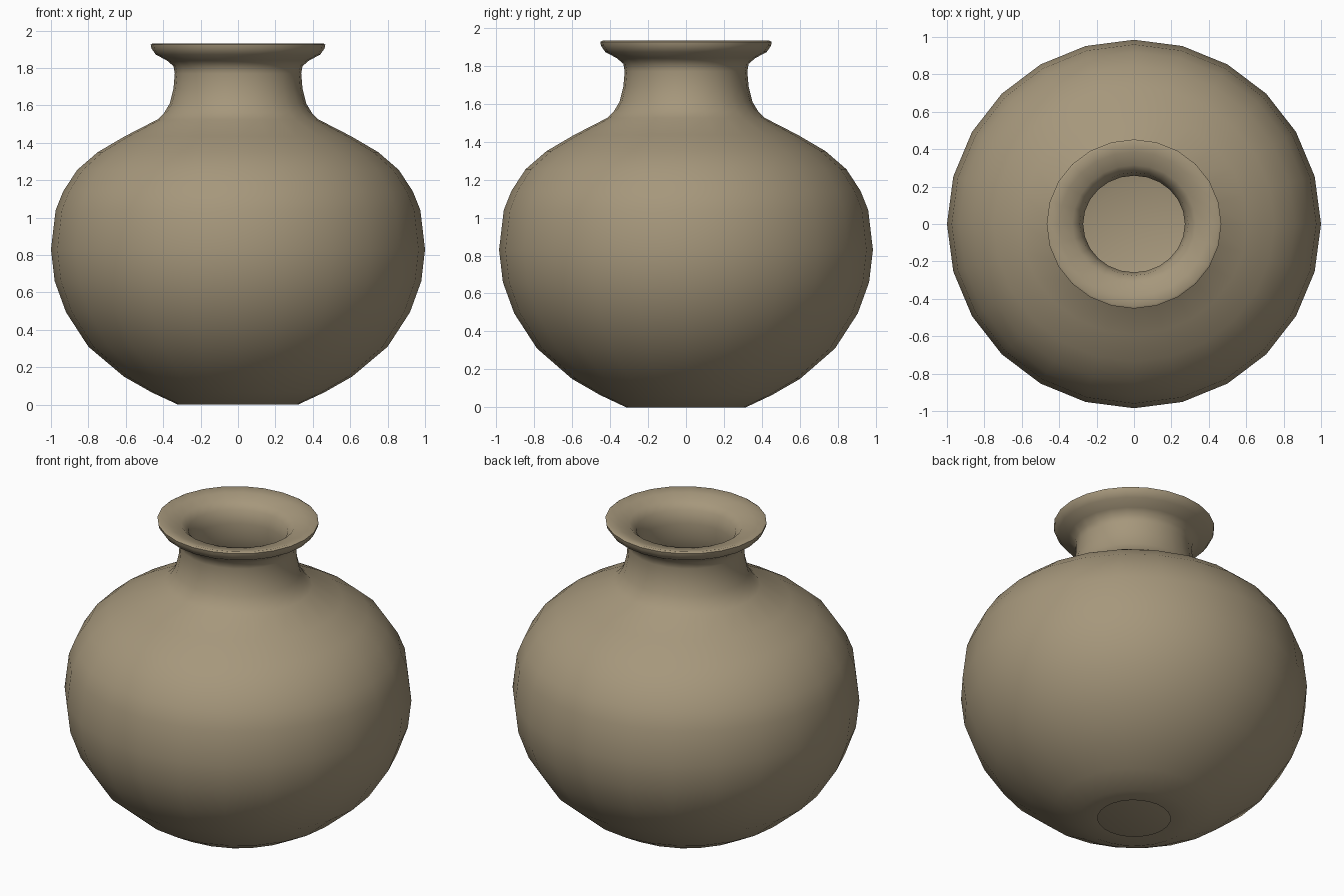
import bpy, bmesh, math

SIDES = 24

clay = bpy.data.materials.new("tan clay")
clay.diffuse_color = (0.38, 0.31, 0.20, 1)

# Outer wall from the base ring up, over the lip, then down the inside to the floor
outer = [(0.21, 0.0), (0.32, 0.0), (0.46, 0.065), (0.61, 0.15), (0.80, 0.31), (0.92, 0.495),
         (0.98, 0.66), (1.0, 0.83), (0.975, 1.04), (0.935, 1.14), (0.86, 1.255),
         (0.75, 1.35), (0.605, 1.435), (0.43, 1.525), (0.395, 1.56), (0.365, 1.61),
         (0.345, 1.69), (0.338, 1.77), (0.345, 1.81), (0.38, 1.84), (0.44, 1.872),
         (0.463, 1.905), (0.467, 1.925), (0.455, 1.932)]
inner = [(0.40, 1.918), (0.33, 1.90), (0.29, 1.86), (0.272, 1.78), (0.28, 1.69),
         (0.30, 1.60), (0.36, 1.51), (0.58, 1.41), (0.73, 1.32), (0.83, 1.23),
         (0.94, 1.04), (0.97, 0.83), (0.95, 0.67), (0.89, 0.51), (0.77, 0.33),
         (0.59, 0.175), (0.45, 0.09), (0.21, 0.015)]

bm = bmesh.new()


def ring(r, z):
    # Slightly narrower in depth than in width
    ry = r - 0.015 * min(1, r / 0.3) if z > 0.3 else r * 0.985
    return [bm.verts.new((r * math.cos(a), ry * math.sin(a), z))
            for a in (2 * math.pi * i / SIDES for i in range(SIDES))]


rings = [ring(r, z) for r, z in outer + inner]
for low, high in zip(rings, rings[1:]):
    for i in range(SIDES):
        j = (i + 1) % SIDES
        bm.faces.new((low[i], low[j], high[j], high[i]))
# Inside floor, seen from below through the foot ring
bm.faces.new(rings[-1])

mesh = bpy.data.meshes.new("vase")
bm.to_mesh(mesh)
bm.free()
vase = bpy.data.objects.new("vase", mesh)
bpy.context.collection.objects.link(vase)
mesh.materials.append(clay)

bpy.context.view_layer.objects.active = vase
vase.select_set(True)
bpy.ops.object.shade_smooth_by_angle(angle=math.radians(65))
